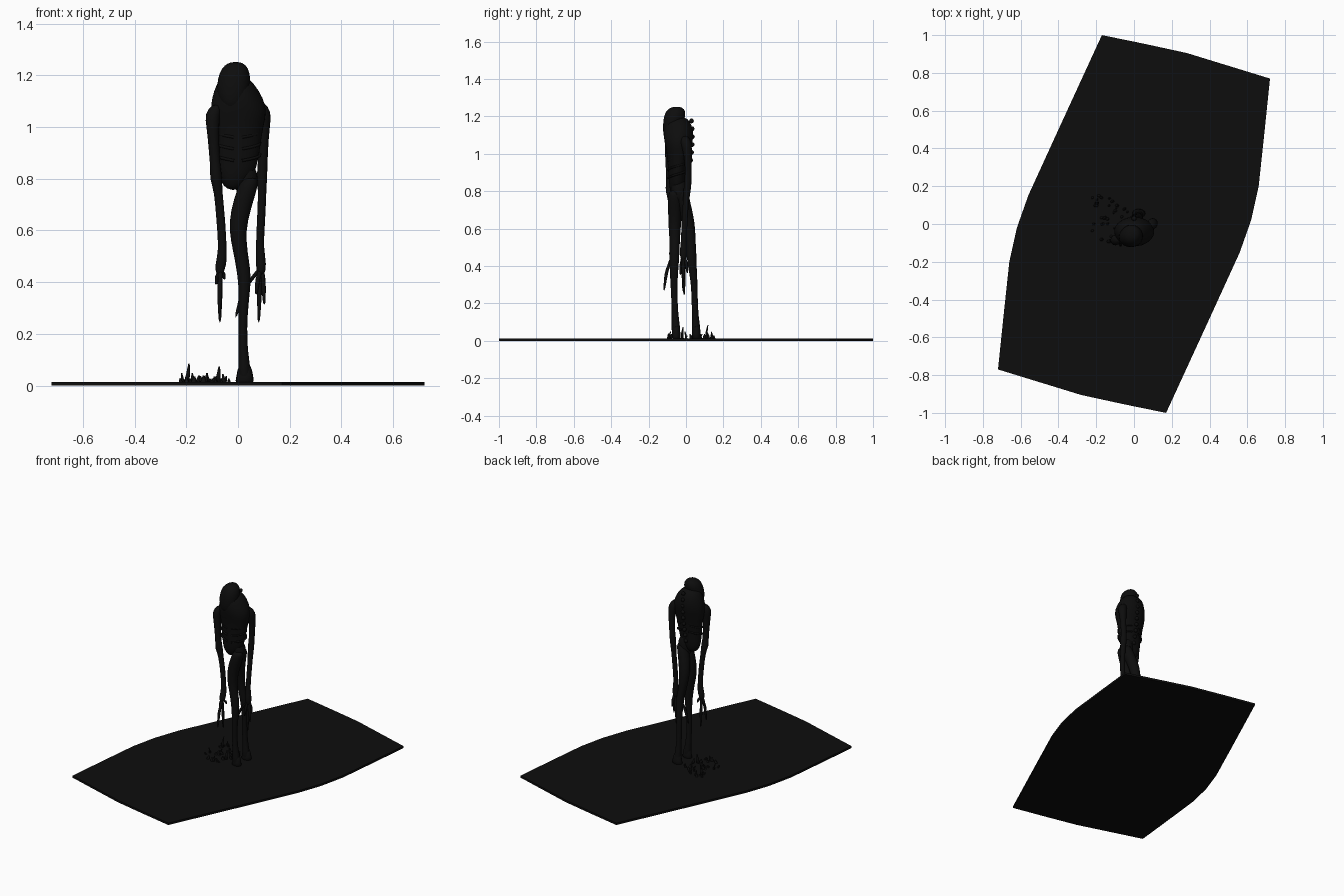
import bpy
import bmesh
import math
import random
from mathutils import Vector, noise

cube = bpy.data.objects.get("Cube")
if cube:
    bpy.data.objects.remove(cube, do_unlink=True)
random.seed(4)


def make_material(name, colour):
    mat = bpy.data.materials.new(name)
    mat.use_nodes = True
    mat.diffuse_color = colour
    shader = mat.node_tree.nodes["Principled BSDF"]
    shader.inputs["Base Color"].default_value = colour
    shader.inputs["Roughness"].default_value = 0.9
    return mat


black = make_material("charcoal_black", (0.004, 0.004, 0.004, 1))


def finish(name, bm, smooth=True, subdivide=0):
    """Turn a bmesh into a named object with the shared material."""
    bmesh.ops.recalc_face_normals(bm, faces=bm.faces)
    mesh = bpy.data.meshes.new(name)
    bm.to_mesh(mesh)
    bm.free()
    mesh.materials.append(black)
    obj = bpy.data.objects.new(name, mesh)
    bpy.context.collection.objects.link(obj)
    for face in mesh.polygons:
        face.use_smooth = smooth
    if subdivide:
        mod = obj.modifiers.new("Smoothing", "SUBSURF")
        mod.levels = mod.render_levels = subdivide
    return obj


def loft(bm, sections, sides=10, lumps=0.0):
    """Skin horizontal ellipses given as (x, y, z, radius x, radius y)."""
    rings = []
    for x, y, z, rx, ry in sections:
        ring = []
        for i in range(sides):
            angle = math.tau * i / sides
            co = Vector((x + rx * math.cos(angle), y + ry * math.sin(angle), z))
            bump = 1 + lumps * noise.noise(co * 22)
            co.x, co.y = x + (co.x - x) * bump, y + (co.y - y) * bump
            ring.append(bm.verts.new(co))
        rings.append(ring)
    for low, high in zip(rings, rings[1:]):
        for i in range(sides):
            j = (i + 1) % sides
            bm.faces.new((low[i], low[j], high[j], high[i]))
    bm.faces.new(rings[0])
    bm.faces.new(rings[-1])


def limb(name, points, sides=8):
    """Gnarled limb through (x, y, z, radius) points."""
    bm = bmesh.new()
    loft(bm, [(x, y, z, r, r) for x, y, z, r in points], sides, 0.12)
    return finish(name, bm, subdivide=1)


def hand(name, wrist, tips):
    """Long thin fingers, each bent once at a knuckle."""
    bm = bmesh.new()
    start = Vector(wrist)
    for tip in tips:
        end = Vector(tip)
        knuckle = start.lerp(end, 0.45) + (end - start) * Vector((0.25, 0.25, 0))
        loft(bm, [(*start, 0.014, 0.014), (*start.lerp(knuckle, 0.6), 0.009, 0.009),
                  (*knuckle, 0.012, 0.012), (*knuckle.lerp(end, 0.5), 0.008, 0.008),
                  (*end, 0.006, 0.006)], 6)
    return finish(name, bm, subdivide=1)


# Ground slab: half the outline, repeated by a half turn
half = [(-0.17, 1.0), (0.05, 0.955), (0.28, 0.905), (0.72, 0.77), (0.69, 0.48),
        (0.66, 0.2), (0.62, 0.02), (0.56, -0.15), (0.4, -0.5)]
bm = bmesh.new()
outline = half + [(-x, -y) for x, y in half]
base = bm.faces.new([bm.verts.new((x, y, 0)) for x, y in outline])
top = bmesh.ops.extrude_face_region(bm, geom=[base])
bmesh.ops.translate(bm, vec=(0, 0, 0.014),
                    verts=[v for v in top["geom"] if isinstance(v, bmesh.types.BMVert)])
finish("ground_slab", bm, smooth=False)

# Hunched torso, from the hanging belly up to the shoulders
bm = bmesh.new()
loft(bm, [(-0.02, -0.045, 0.755, 0.02, 0.02), (-0.015, -0.045, 0.79, 0.055, 0.04),
          (-0.005, -0.045, 0.84, 0.078, 0.047), (0, -0.045, 0.92, 0.085, 0.052),
          (0, -0.04, 1.0, 0.1, 0.062), (0, -0.04, 1.06, 0.112, 0.078),
          (0, -0.04, 1.11, 0.1, 0.08), (-0.01, -0.04, 1.17, 0.075, 0.07),
          (-0.015, -0.045, 1.2, 0.04, 0.04)], 16, 0.12)
finish("torso", bm, subdivide=1)

# Bowed head
bm = bmesh.new()
loft(bm, [(-0.02, -0.08, 1.06, 0.03, 0.03), (-0.02, -0.078, 1.1, 0.055, 0.046),
          (-0.018, -0.07, 1.16, 0.068, 0.056), (-0.014, -0.058, 1.21, 0.062, 0.06),
          (-0.01, -0.052, 1.24, 0.044, 0.046), (-0.008, -0.05, 1.252, 0.016, 0.02)], 14, 0.08)
finish("head", bm, subdivide=1)

# Spine knobs along the back
bm = bmesh.new()
for i in range(9):
    z = 0.84 + i * 0.042
    y = 0.0 + 0.034 * math.sin(math.pi * min(1, max(0, (z - 0.84) / 0.5)))
    knob = bmesh.ops.create_icosphere(bm, subdivisions=2, radius=0.013)["verts"]
    bmesh.ops.translate(bm, verts=knob, vec=(0, y, z))
finish("spine", bm)

# Ribs as thin bent ridges on both flanks
for side, label in ((1, "left"), (-1, "right")):
    for i in range(4):
        curve = bpy.data.curves.new(f"{label}_rib_{i + 1}", "CURVE")
        curve.dimensions = "3D"
        curve.bevel_depth = 0.006
        curve.bevel_resolution = 1
        spline = curve.splines.new("POLY")
        spline.points.add(7)
        for k, point in enumerate(spline.points):
            angle = math.radians(-80 + k * 22)
            point.co = (side * 0.086 * math.cos(angle), -0.043 + 0.054 * math.sin(angle),
                        0.87 + i * 0.045 + k * 0.006, 1)
        curve.materials.append(black)
        bpy.context.collection.objects.link(bpy.data.objects.new(curve.name, curve))

# Arms with knobbly elbows and wrists
limb("right_arm", [(-0.08, -0.075, 1.09, 0.02), (-0.1, -0.085, 1.05, 0.034),
                   (-0.098, -0.088, 1.0, 0.026), (-0.092, -0.088, 0.9, 0.021),
                   (-0.086, -0.088, 0.83, 0.022), (-0.085, -0.085, 0.8, 0.027),
                   (-0.076, -0.078, 0.75, 0.018), (-0.066, -0.07, 0.64, 0.019),
                   (-0.058, -0.068, 0.52, 0.016), (-0.066, -0.07, 0.47, 0.025),
                   (-0.072, -0.075, 0.42, 0.012)])
hand("right_hand", (-0.068, -0.075, 0.45),
     [(-0.07, -0.06, 0.24), (-0.072, -0.118, 0.265), (-0.052, -0.05, 0.41),
      (-0.085, -0.075, 0.39)])
limb("left_arm", [(0.08, -0.01, 1.1, 0.02), (0.1, 0.0, 1.06, 0.034),
                  (0.102, 0.01, 1.0, 0.023), (0.098, 0.014, 0.9, 0.018),
                  (0.092, 0.008, 0.82, 0.024), (0.094, 0.0, 0.75, 0.017),
                  (0.089, -0.008, 0.64, 0.018), (0.083, -0.012, 0.53, 0.015),
                  (0.09, -0.014, 0.47, 0.025), (0.088, -0.012, 0.42, 0.014)])
hand("left_hand", (0.09, -0.014, 0.46),
     [(0.08, -0.01, 0.24), (0.102, -0.015, 0.31), (0.07, -0.03, 0.35),
      (0.1, 0.008, 0.36), (-0.01, -0.015, 0.26)])

# Pelvis joining both thighs to the torso
limb("pelvis", [(0.02, -0.035, 0.72, 0.028), (0.035, -0.035, 0.77, 0.045),
                (0.035, -0.035, 0.82, 0.045), (0.02, -0.04, 0.88, 0.03)], 10)

# Legs, one set in front of the other
profile = [(0.05, 0.81, 0.036), (0.032, 0.75, 0.04), (0.01, 0.68, 0.04),
           (-0.003, 0.6, 0.034), (0.008, 0.52, 0.028), (0.022, 0.45, 0.028),
           (0.026, 0.39, 0.025), (0.022, 0.32, 0.02), (0.018, 0.22, 0.017),
           (0.02, 0.13, 0.018), (0.024, 0.08, 0.024), (0.025, 0.005, 0.027)]
right_depth = [-0.06, -0.06, -0.058, -0.06, -0.06, -0.063, -0.064, -0.064,
               -0.062, -0.058, -0.054, -0.052]
left_depth = [-0.02, -0.018, 0.002, 0.018, 0.027, 0.03, 0.034, 0.044,
              0.046, 0.05, 0.053, 0.056]
for label, depths in (("right", right_depth), ("left", left_depth)):
    limb(f"{label}_leg", [(x, y, z, r) for (x, z, r), y in zip(profile, depths)], 10)
    # Foot: a low wedge with rounded toes
    y = depths[-1]
    bm = bmesh.new()
    loft(bm, [(0.025, y, 0.005, 0.042, 0.027), (0.027, y, 0.03, 0.034, 0.025),
              (0.026, y, 0.09, 0.026, 0.02)], 10, 0.1)
    finish(f"{label}_foot", bm, subdivide=1)

# Scattered stubs and shards on the ground beside the feet
bm = bmesh.new()
tall = [(-0.2, 0.11, 0.085), (-0.08, -0.02, 0.075), (-0.17, 0.14, 0.05), (-0.05, 0.0, 0.045),
        (-0.13, -0.09, 0.05), (-0.11, 0.12, 0.05), (-0.21, 0.0, 0.05)]
clusters = [(-0.17, 0.13), (-0.18, 0.0), (-0.13, -0.06), (-0.07, 0.06)]
small = []
for i in range(28):
    cx, cy = clusters[i % len(clusters)]
    small.append((cx + random.uniform(-0.05, 0.05), cy + random.uniform(-0.04, 0.04),
                  random.uniform(0.022, 0.04)))
for x, y, height in tall + small:
    width = random.uniform(0.007, 0.012)
    lean = random.uniform(-0.008, 0.008)
    loft(bm, [(x, y, 0.005, width * 1.3, width), (x + lean, y, height * 0.55, width * 0.8, width * 0.7),
              (x + lean * 1.5, y + lean, height, width * 0.3, width * 0.3)], 6)
finish("ground_shards", bm)
